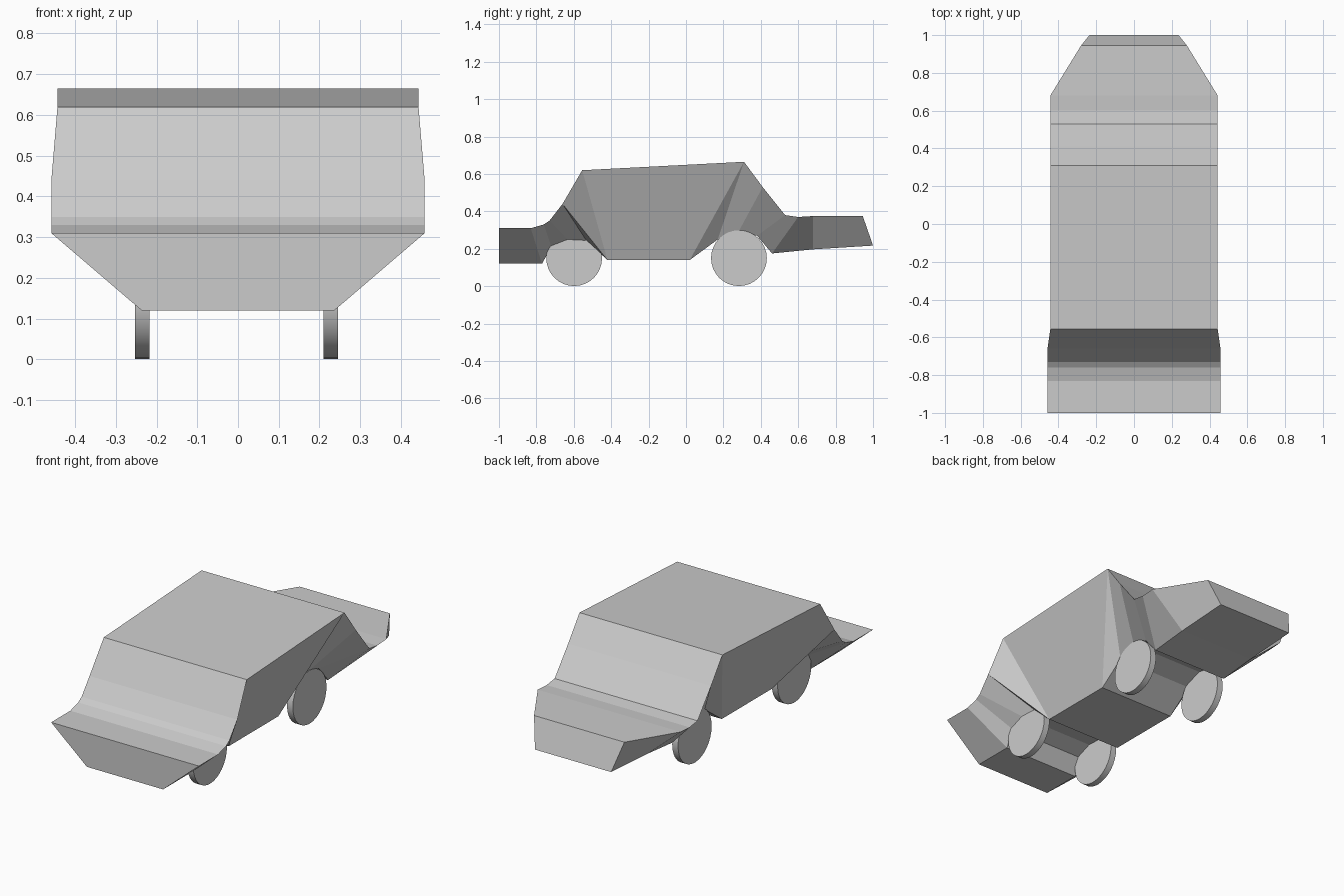
import bpy, bmesh, math

if "Cube" in bpy.data.objects:
    bpy.data.objects.remove(bpy.data.objects["Cube"])

# Body stations: top edge (y, z, half width), bottom edge (y, z)
BOTTOM_HALF = 0.236
stations = [
    ((-1.0, .31, .458), (-1.0, .12)),
    ((-.83, .31, .458), (-.77, .12)),
    ((-.76, .33, .458), (-.72, .21)),
    ((-.73, .35, .458), (-.63, .245)),
    ((-.66, .44, .458), (-.53, .24)),
    ((-.66, .44, .458), (-.42, .14)),
    ((-.555, .62, .443), (-.42, .14)),
    ((.31, .665, .443), (.02, .14)),
    ((.31, .665, .443), (.17, .25)),
    ((.41, .53, .443), (.28, .29)),
    ((.53, .38, .443), (.38, .27)),
    ((.60, .37, .443), (.46, .175)),
    ((.68, .375, .443), (.68, .197)),
    ((.945, .375, .28), (1.0, .217)),
]


def build_body():
    bm = bmesh.new()
    cache = {}

    def vert(x, y, z):
        key = (x, y, z)
        if key not in cache:
            cache[key] = bm.verts.new(key)
        return cache[key]

    def ring(st):
        (yt, zt, w), (yb, zb) = st
        return [vert(-w, yt, zt), vert(w, yt, zt),
                vert(BOTTOM_HALF, yb, zb), vert(-BOTTOM_HALF, yb, zb)]

    rings = [ring(s) for s in stations]
    for a, b in zip(rings, rings[1:]):
        for i in range(4):
            j = (i + 1) % 4
            corners = list(dict.fromkeys([a[i], a[j], b[j], b[i]]))
            if len(corners) > 2:
                bm.faces.new(corners)
    # nose and tail panels
    bm.faces.new(rings[0])
    bm.faces.new(rings[-1])
    bmesh.ops.recalc_face_normals(bm, faces=bm.faces[:])
    mesh = bpy.data.meshes.new("car_body")
    bm.to_mesh(mesh)
    bm.free()
    bpy.context.collection.objects.link(bpy.data.objects.new("car_body", mesh))


def wheel(name, x, y):
    bpy.ops.mesh.primitive_cylinder_add(
        vertices=32, radius=.149, depth=.036, location=(x, y, .15),
        rotation=(0, math.pi / 2, 0))
    obj = bpy.context.object
    obj.name = name
    bpy.ops.object.shade_smooth_by_angle(angle=math.radians(30))


build_body()

# Four thin disc wheels
for side, x in (("left", -.235), ("right", .228)):
    for end, y in (("front", -.598), ("rear", .283)):
        wheel(f"{end}_{side}_wheel", x, y)
